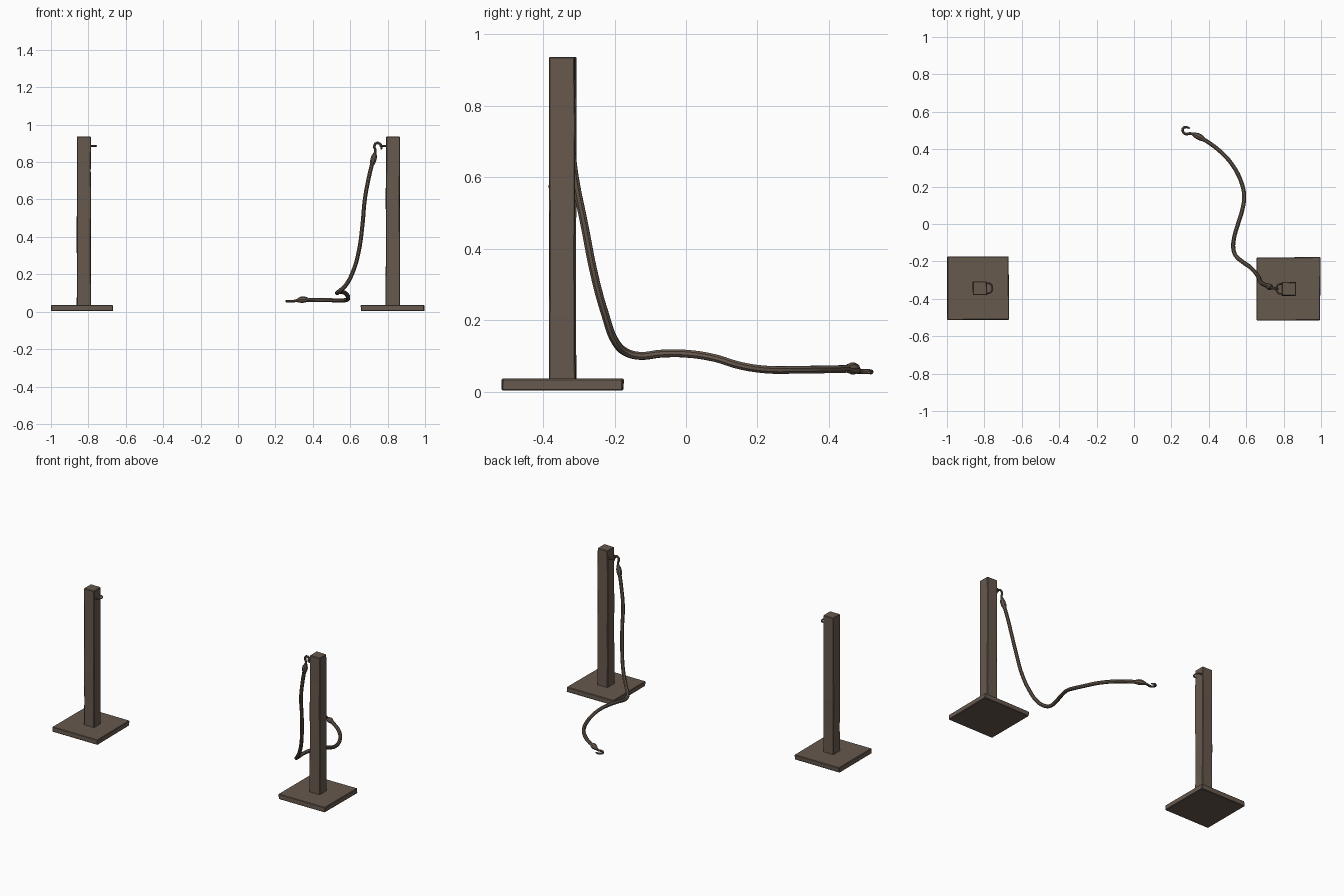
import bpy, bmesh, random
from mathutils import Vector

if "Cube" in bpy.data.objects:
    bpy.data.objects.remove(bpy.data.objects["Cube"])

random.seed(4)
brown = bpy.data.materials.new("weathered brown")
brown.diffuse_color = (0.135, 0.100, 0.076, 1)
brown.use_nodes = True
brown.node_tree.nodes["Principled BSDF"].inputs["Base Color"].default_value = brown.diffuse_color


def activate(ob):
    bpy.ops.object.select_all(action='DESELECT')
    ob.select_set(True)
    bpy.context.view_layer.objects.active = ob


def box(name, lo, hi, wear, cuts=0):
    """Slightly worn wooden block with softened edges."""
    lo, hi = Vector(lo), Vector(hi)
    bm = bmesh.new()
    bmesh.ops.create_cube(bm, size=1)
    if cuts:
        upright = [e for e in bm.edges
                   if abs(e.verts[0].co.z - e.verts[1].co.z) > 0.5]
        bmesh.ops.subdivide_edges(bm, edges=upright, cuts=cuts)
    for v in bm.verts:
        v.co = Vector([lo[i] + (v.co[i] + 0.5) * (hi[i] - lo[i]) for i in range(3)])
        v.co.x += random.uniform(-wear, wear)
        v.co.y += random.uniform(-wear, wear)
    me = bpy.data.meshes.new(name)
    bm.to_mesh(me)
    bm.free()
    ob = bpy.data.objects.new(name, me)
    bpy.context.collection.objects.link(ob)
    me.materials.append(brown)
    bev = ob.modifiers.new("soft_edges", 'BEVEL')
    bev.width = 0.003
    bev.segments = 1
    bev.limit_method = 'ANGLE'
    return ob


def tube(name, pts, radius):
    """Round tube along (x, y, z[, radius]) points."""
    cu = bpy.data.curves.new(name, 'CURVE')
    cu.dimensions = '3D'
    cu.bevel_depth = 1.0
    cu.bevel_resolution = 2
    cu.resolution_u = 5
    cu.use_fill_caps = True
    sp = cu.splines.new('BEZIER')
    sp.bezier_points.add(len(pts) - 1)
    for bp, p in zip(sp.bezier_points, pts):
        bp.co = p[:3]
        bp.radius = p[3] if len(p) > 3 else radius
        bp.handle_left_type = bp.handle_right_type = 'AUTO'
    ob = bpy.data.objects.new(name, cu)
    bpy.context.collection.objects.link(ob)
    cu.materials.append(brown)
    activate(ob)
    bpy.ops.object.convert(target='MESH')
    bpy.ops.object.shade_smooth_by_angle()
    return ob


# Posts, bases and wall loops
for side, x0, x1, bx0, bx1, y0 in (("left", -0.862, -0.787, -0.998, -0.669, -0.343),
                                   ("right", 0.791, 0.866, 0.657, 0.996, -0.347)):
    box(side + "_base", (bx0, y0 - 0.168, 0.003), (bx1, y0 + 0.168, 0.036), 0.002)
    box(side + "_post", (x0, y0 - 0.036, 0.03), (x1, y0 + 0.036, 0.937), 0.0015, 4)
    face, d = (x1, 1) if side == "left" else (x0, -1)
    tube(side + "_post_loop",
         [(face - d * 0.008, y0 - 0.024, 0.886), (face + d * 0.012, y0 - 0.026, 0.886),
          (face + d * 0.026, y0 - 0.015, 0.886), (face + d * 0.030, y0, 0.886),
          (face + d * 0.026, y0 + 0.015, 0.886), (face + d * 0.012, y0 + 0.026, 0.886),
          (face - d * 0.008, y0 + 0.024, 0.886)], 0.0045)

# Hanging rope trailing onto the ground
rope = [(0.722, -0.335, 0.81), (0.70, -0.325, 0.72), (0.678, -0.311, 0.60),
        (0.666, -0.285, 0.47), (0.645, -0.255, 0.32), (0.615, -0.226, 0.215),
        (0.575, -0.198, 0.14), (0.543, -0.168, 0.11), (0.531, -0.13, 0.10),
        (0.536, -0.07, 0.106), (0.556, 0.0, 0.106), (0.58, 0.08, 0.094),
        (0.589, 0.15, 0.073), (0.575, 0.22, 0.062), (0.53, 0.31, 0.061),
        (0.47, 0.38, 0.062), (0.40, 0.435, 0.063), (0.345, 0.468, 0.065)]
tube("rope", rope, 0.0115)

# Swollen collars and hooks at the two rope ends
tube("upper_collar", [(0.716, -0.332, 0.785, 0.012), (0.722, -0.335, 0.806, 0.017),
                      (0.727, -0.337, 0.826, 0.017), (0.734, -0.339, 0.852, 0.008)], 0.012)
tube("upper_hook", [(0.731, -0.339, 0.843), (0.735, -0.340, 0.862), (0.729, -0.341, 0.882),
                    (0.737, -0.342, 0.900), (0.752, -0.344, 0.901), (0.765, -0.346, 0.888),
                    (0.767, -0.347, 0.868, 0.004)], 0.007)
tube("lower_collar", [(0.372, 0.452, 0.064, 0.012), (0.354, 0.463, 0.065, 0.017),
                      (0.338, 0.471, 0.064, 0.017), (0.312, 0.483, 0.059, 0.008)], 0.012)
tube("lower_hook", [(0.322, 0.478, 0.061), (0.300, 0.484, 0.057), (0.279, 0.481, 0.056),
                    (0.263, 0.491, 0.056), (0.261, 0.508, 0.056), (0.274, 0.518, 0.055),
                    (0.298, 0.512, 0.054, 0.004)], 0.007)
